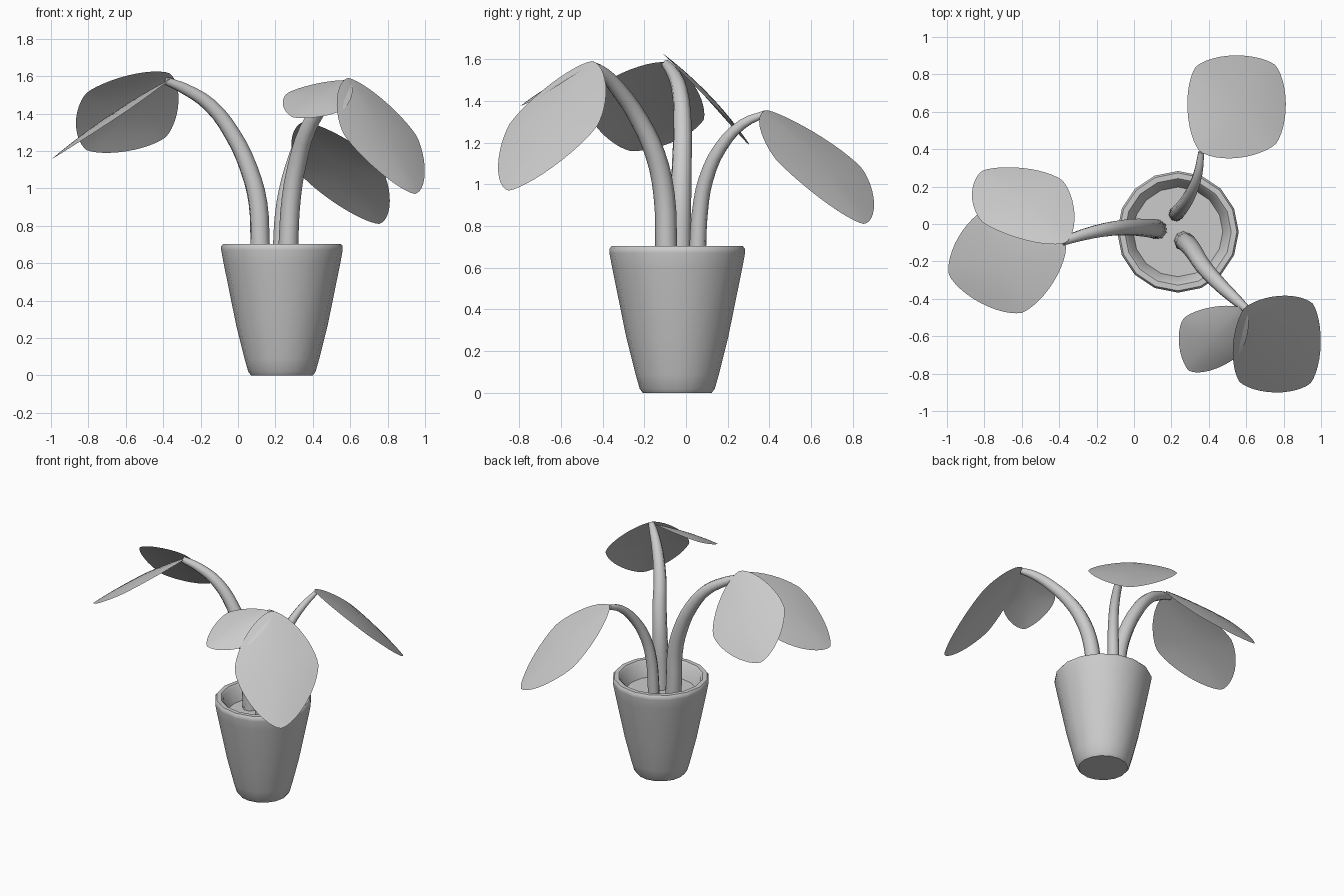
import bpy, bmesh, math
from mathutils import Vector

if "Cube" in bpy.data.objects:
    bpy.data.objects.remove(bpy.data.objects["Cube"])

CX, CY = 0.235, -0.042  # pot axis


def add_object(name, bm, angle):
    bmesh.ops.recalc_face_normals(bm, faces=bm.faces)
    mesh = bpy.data.meshes.new(name)
    bm.to_mesh(mesh)
    bm.free()
    ob = bpy.data.objects.new(name, mesh)
    bpy.context.collection.objects.link(ob)
    bpy.ops.object.select_all(action='DESELECT')
    ob.select_set(True)
    bpy.context.view_layer.objects.active = ob
    bpy.ops.object.shade_smooth_by_angle(angle=math.radians(angle))
    return ob


def lathe(name, profile, sides=16):
    bm = bmesh.new()
    vs = [bm.verts.new((r, 0, z)) for r, z in profile]
    es = [bm.edges.new(p) for p in zip(vs, vs[1:])]
    bmesh.ops.spin(bm, geom=vs + es, cent=(0, 0, 0), axis=(0, 0, 1),
                   angle=math.tau, steps=sides, use_duplicate=False)
    bmesh.ops.remove_doubles(bm, verts=bm.verts, dist=1e-4)
    add_object(name, bm, 40).location = (CX, CY, 0)


def stem(name, points, thick):
    cu = bpy.data.curves.new(name, 'CURVE')
    cu.dimensions = '3D'
    cu.bevel_depth = thick
    cu.bevel_resolution = 2
    cu.resolution_u = 3
    cu.use_fill_caps = True
    sp = cu.splines.new('BEZIER')
    sp.bezier_points.add(len(points) - 1)
    for i, (bp, co) in enumerate(zip(sp.bezier_points, points)):
        bp.co = co
        bp.handle_left_type = bp.handle_right_type = 'AUTO'
        t = i / (len(points) - 1)
        bp.radius = 1 - 0.58 * t ** 2.2
    bpy.context.collection.objects.link(bpy.data.objects.new(name, cu))


def leaf(name, base, side_a, tip, side_b, bulge=0.022, p=1.5):
    """Rounded diamond sheet spanned by four corners, gently domed upwards."""
    base, side_a, tip, side_b = map(Vector, (base, side_a, tip, side_b))
    centre = (base + side_a + tip + side_b) / 4
    U, V = (tip - base) / 2, (side_b - side_a) / 2
    n = U.cross(V).normalized()
    if n.z < 0:
        n = -n
    lift = (base + tip - side_a - side_b) / 4
    bm = bmesh.new()
    bmesh.ops.create_grid(bm, x_segments=12, y_segments=12, size=1)
    for v in bm.verts:
        r = max(abs(v.co.x), abs(v.co.y))
        a, b = v.co.x + v.co.y, v.co.y - v.co.x
        k = (abs(a) ** p + abs(b) ** p) ** (1 / p)
        if k > 1e-6:
            a, b = a * r / k, b * r / k
        v.co = (centre + U * a + V * b + lift * (a * a - b * b)
                + n * bulge * (1 - r * r))
    add_object(name, bm, 60)


# Tapered pot with chamfered rim, and soil inside
lathe("pot", [(0, 0), (0.165, 0), (0.18, 0.02), (0.2, 0.09), (0.245, 0.27),
              (0.312, 0.6), (0.325, 0.67), (0.325, 0.69), (0.315, 0.703),
              (0.285, 0.703), (0.272, 0.69), (0.23, 0.56)])
lathe("soil", [(0.24, 0.59), (0, 0.59)])

# Three arching stems
stem("left_stem", [(0.125, -0.03, 0.55), (0.118, -0.028, 0.71),
                   (0.107, -0.025, 0.92), (0.06, -0.02, 1.10),
                   (-0.03, -0.017, 1.29), (-0.15, -0.03, 1.445),
                   (-0.28, -0.06, 1.53), (-0.385, -0.095, 1.575)], 0.054)
stem("front_stem", [(0.265, -0.09, 0.55), (0.27, -0.095, 0.71),
                    (0.285, -0.105, 0.95), (0.32, -0.148, 1.145),
                    (0.37, -0.225, 1.31), (0.46, -0.325, 1.456),
                    (0.54, -0.40, 1.535), (0.60, -0.455, 1.57)], 0.053)
stem("back_stem", [(0.225, 0.053, 0.55), (0.228, 0.057, 0.71),
                   (0.237, 0.067, 0.87), (0.262, 0.096, 1.025),
                   (0.305, 0.168, 1.18), (0.343, 0.273, 1.29),
                   (0.36, 0.385, 1.34)], 0.041)

# Five broad drooping leaves
leaf("back_leaf", (0.35, 0.39, 1.355), (0.33, 0.84, 1.08),
     (0.755, 0.85, 0.81), (0.76, 0.43, 1.12))
leaf("front_leaf_large", (0.59, -0.45, 1.59), (0.565, -0.845, 1.29),
     (0.945, -0.85, 0.97), (0.955, -0.425, 1.28))
leaf("front_leaf_small", (0.585, -0.45, 1.575), (0.265, -0.505, 1.51),
     (0.295, -0.785, 1.38), (0.56, -0.70, 1.42))
leaf("left_leaf_front", (-0.365, -0.095, 1.585), (-0.60, -0.475, 1.41),
     (-0.99, -0.27, 1.16), (-0.78, 0.085, 1.31))
leaf("left_leaf_back", (-0.365, -0.1, 1.615), (-0.81, 0.01, 1.51),
     (-0.81, 0.285, 1.205), (-0.385, 0.235, 1.275))
